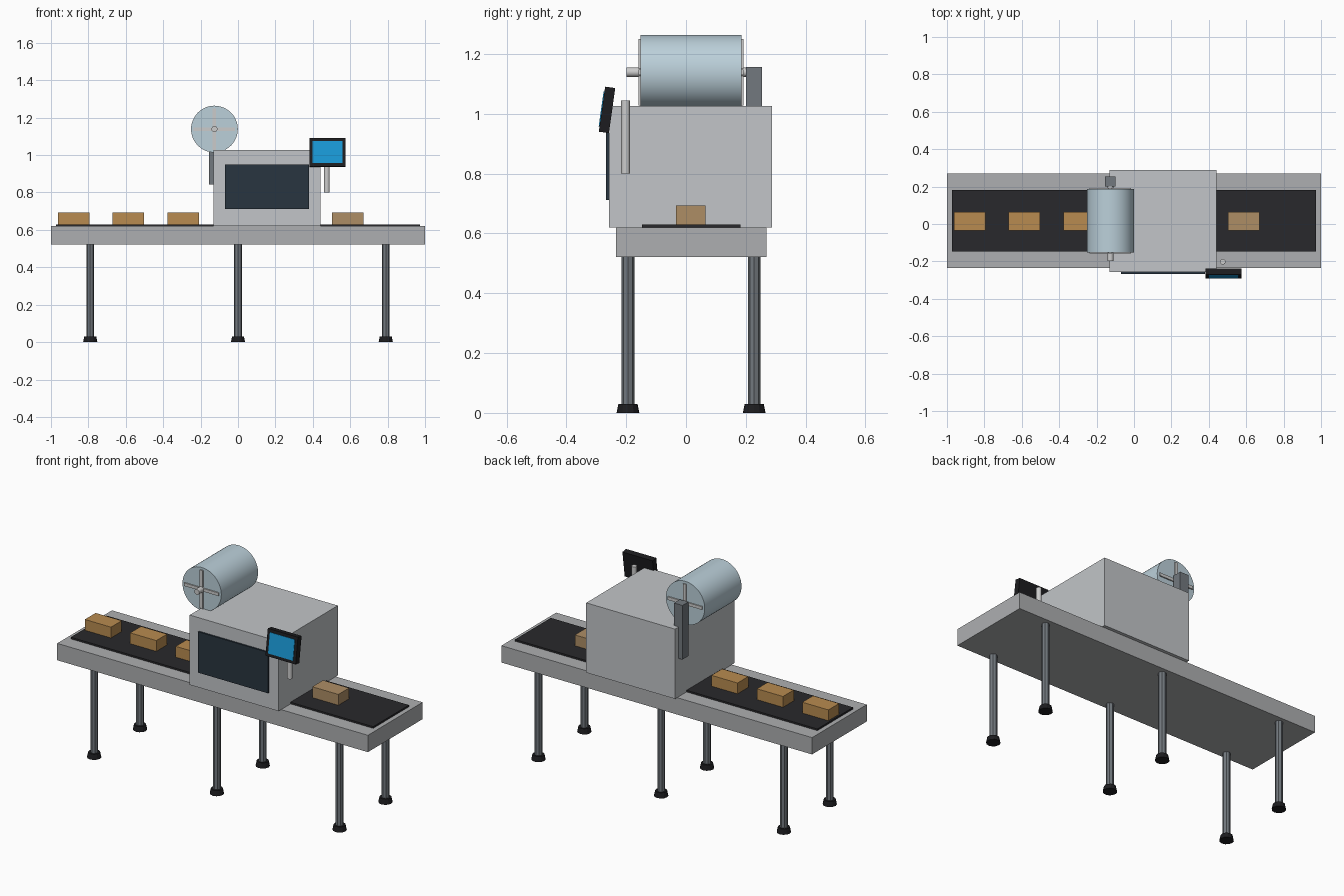
import bpy, bmesh
from math import radians, pi
from mathutils import Matrix, Vector

if "Cube" in bpy.data.objects:
    bpy.data.objects.remove(bpy.data.objects["Cube"])


def mat(name, r, g, b):
    m = bpy.data.materials.new(name)
    m.diffuse_color = (r, g, b, 1)
    m.use_nodes = True
    m.node_tree.nodes["Principled BSDF"].inputs["Base Color"].default_value = m.diffuse_color
    return m


LIGHT = mat("light_grey", 0.54, 0.56, 0.58)
TABLE = mat("table_grey", 0.42, 0.43, 0.44)
STEEL = mat("leg_steel", 0.17, 0.19, 0.21)
BLACK = mat("black", 0.012, 0.012, 0.014)
BELT = mat("belt", 0.022, 0.022, 0.025)
GLASS = mat("dark_glass", 0.022, 0.035, 0.05)
BLUE = mat("screen_blue", 0.01, 0.32, 0.68)
FILM = mat("film", 0.5, 0.63, 0.7)
CARD = mat("cardboard", 0.48, 0.26, 0.08)
WRAPPED = mat("wrapped_cardboard", 0.42, 0.27, 0.13)
CHROME = mat("chrome", 0.62, 0.62, 0.63)


def finish(name, bm, material):
    me = bpy.data.meshes.new(name)
    bm.to_mesh(me)
    bm.free()
    me.materials.append(material)
    ob = bpy.data.objects.new(name, me)
    bpy.context.collection.objects.link(ob)
    return ob


def box(name, x, y, z, material):
    """Box from (min, max) ranges."""
    size = [r[1] - r[0] for r in (x, y, z)]
    mid = [(r[0] + r[1]) / 2 for r in (x, y, z)]
    bm = bmesh.new()
    bmesh.ops.create_cube(bm, size=1, matrix=Matrix.Translation(mid) @ Matrix.Diagonal((*size, 1)))
    return finish(name, bm, material)


def rod(name, a, b, r1, r2, sides, material, smooth=False):
    """Cylinder or cone from point a to point b."""
    a, b = Vector(a), Vector(b)
    d = b - a
    m = Matrix.Translation((a + b) / 2) @ d.to_track_quat('Z', 'Y').to_matrix().to_4x4()
    bm = bmesh.new()
    bmesh.ops.create_cone(bm, cap_ends=True, segments=sides, radius1=r1, radius2=r2,
                          depth=d.length, matrix=m)
    ob = finish(name, bm, material)
    if smooth:
        for o in bpy.context.selected_objects:
            o.select_set(False)
        ob.select_set(True)
        bpy.context.view_layer.objects.active = ob
        bpy.ops.object.shade_smooth_by_angle(angle=radians(35))
    return ob


# conveyor table and belt
box("conveyor_table", (-1, 1), (-0.234, 0.269), (0.522, 0.62), TABLE)
box("conveyor_belt", (-0.973, 0.973), (-0.147, 0.182), (0.618, 0.63), BELT)

# legs with tapered feet
for i, x in enumerate((-0.79, 0, 0.79)):
    for side, y in (("front", -0.194), ("back", 0.228)):
        rod(f"{side}_leg_{i}", (x, y, 0.02), (x, y, 0.525), 0.021, 0.021, 8, STEEL)
        rod(f"{side}_foot_{i}", (x, y, 0), (x, y, 0.03), 0.038, 0.032, 12, BLACK)

# parcels on the belt
for i, x in enumerate((-0.878, -0.586, -0.293, 0.586)):
    box(f"parcel_{i}", (x - 0.084, x + 0.084), (-0.034, 0.065), (0.63, 0.693),
        WRAPPED if x > 0 else CARD)

# machine housing and front window
box("housing", (-0.131, 0.441), (-0.257, 0.288), (0.62, 1.026), LIGHT)
box("window", (-0.07, 0.38), (-0.267, -0.25), (0.711, 0.949), GLASS)

# film roll with axle, end spokes and back support post
RX, RZ = -0.126, 1.139
rod("film_roll", (RX, -0.152, RZ), (RX, 0.186, RZ), 0.125, 0.125, 48, FILM, True)
rod("roll_axle", (RX, -0.199, RZ), (RX, 0.215, RZ), 0.016, 0.016, 20, CHROME, True)
for side, y in (("front", (-0.159, -0.15)), ("back", (0.184, 0.193))):
    box(f"{side}_spoke_upright", (RX - 0.009, RX + 0.009), y, (RZ - 0.111, RZ + 0.111), CHROME)
    box(f"{side}_spoke_level", (RX - 0.111, RX + 0.111), y, (RZ - 0.009, RZ + 0.009), CHROME)
box("roll_support_post", (-0.155, -0.1), (0.2, 0.254), (0.842, 1.157), STEEL)

# control panel, leaning back, with its pole
rod("panel_pole", (0.475, -0.202, 0.8), (0.475, -0.202, 1.045), 0.015, 0.015, 20, CHROME, True)
tilt = Matrix.Translation((0.478, -0.264, 1.013)) @ Matrix.Rotation(radians(-8), 4, 'X')
panel = box("control_panel", (-0.097, 0.097), (-0.017, 0.017), (-0.076, 0.076), BLACK)
screen = box("control_screen", (-0.08, 0.08), (-0.02, -0.01), (-0.059, 0.059), BLUE)
for ob in (panel, screen):
    ob.data.transform(tilt)
